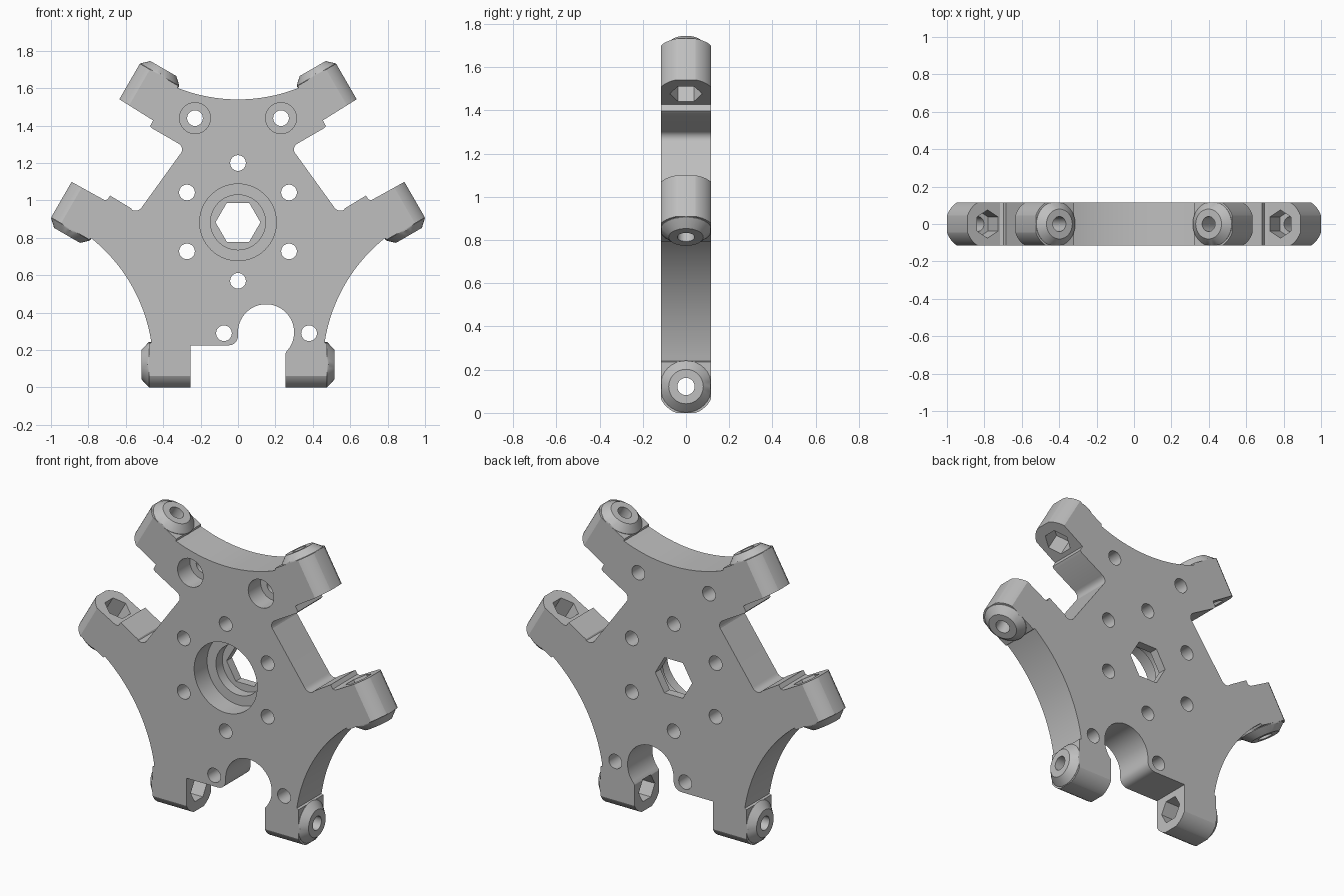
import bpy, bmesh, math
from mathutils import Vector

if "Cube" in bpy.data.objects:
    bpy.data.objects.remove(bpy.data.objects["Cube"])

CZ = 0.88        # height of the hub centre
HALF = 0.115     # half the plate thickness
TAU = math.tau


def spin(x, z, turn):
    """Rotate a front-plane point about the hub by thirds of a turn."""
    a = turn * TAU / 3
    z -= CZ
    return x * math.cos(a) - z * math.sin(a), CZ + x * math.sin(a) + z * math.cos(a)


def arc(cx, cz, r, a0, a1, n):
    """Points on an arc, angles in degrees."""
    angles = [math.radians(a0 + (a1 - a0) * i / n) for i in range(n + 1)]
    return [(cx + r * math.cos(a), cz + r * math.sin(a)) for a in angles]


def loft(bm, rings):
    """Closed solid skinned through equal-length rings of points."""
    loops = [[bm.verts.new(p) for p in ring] for ring in rings]
    n = len(loops[0])
    for a, b in zip(loops, loops[1:]):
        for i in range(n):
            j = (i + 1) % n
            bm.faces.new((a[i], a[j], b[j], b[i]))
    bm.faces.new(loops[0])
    bm.faces.new(loops[-1])


def lathe_y(bm, x, z, rings, seg=32):
    """Round solid along y; rings are (radius, y)."""
    loft(bm, [[(x + r * math.cos(TAU * i / seg), y, z + r * math.sin(TAU * i / seg))
               for i in range(seg)] for r, y in rings])


def on_lug(point, side, turn):
    x, y, z = point
    x, z = spin(side * x, z, turn)
    return Vector((x, y, z))


def lathe_lug(bm, side, turn, rings, seg=32, limit=1.0):
    """Round solid along a lug's bolt axis; rings are (radius, distance)."""
    def pt(r, x, i):
        a = TAU * i / seg
        y = max(-limit, min(limit, r * math.cos(a)))
        return on_lug((x, y, 0.122 + r * math.sin(a)), side, turn)
    loft(bm, [[pt(r, x, i) for i in range(seg)] for r, x in rings])


def make(name, bm):
    bmesh.ops.recalc_face_normals(bm, faces=bm.faces)
    me = bpy.data.meshes.new(name)
    bm.to_mesh(me)
    bm.free()
    ob = bpy.data.objects.new(name, me)
    bpy.context.collection.objects.link(ob)
    return ob


def combine(target, name, bm, operation):
    """Apply a boolean with a temporary solid."""
    tool = make(name, bm)
    tool.hide_render = True
    bpy.context.view_layer.objects.active = target
    mod = target.modifiers.new(name, 'BOOLEAN')
    mod.operation, mod.solver, mod.object = operation, 'EXACT', tool
    bpy.ops.object.modifier_apply(modifier=mod.name)
    bpy.data.objects.remove(tool)


LUGS = [(s, t) for s in (1, -1) for t in range(3)]

# Right half of the outline: foot, scalloped side, side arm, notch, top arm, top scallop
sx, sz = 1.54 * math.cos(math.radians(-30)), CZ + 1.54 * math.sin(math.radians(-30))
right = [(0.255, 0), (0.475, 0), (0.475, 0.235)]
right += arc(sx, sz, 0.88, 171.5, 128.5, 24)
right += [spin(x, z, 1) for x, z in ((-0.475, 0.235), (-0.475, 0), (-0.255, 0))]
right += [(0.716, 1.003), (0.698, 1.004), (0.684, 1.026), (0.572, 0.958)]
right += arc(0.548, 0.985, 0.04, -60, -150, 6)
right += [(0.304, 1.255)]
right += arc(0.335, 1.272, 0.036, -150, -240, 6)
right += [(0.46, 1.386), (0.470, 1.398), (0.454, 1.428)]
right += [spin(x, z, 1) for x, z in ((0.255, 0), (0.475, 0), (0.475, 0.235))]
right += arc(0, CZ + 1.54, 0.88, -68.5, -90, 12)
outline = right + [(-x, z) for x, z in reversed(right[:-1])]

# Bottom cutout: square shelf on the left, round bay on the right
outline += [(-0.255, 0.225)]
outline += arc(-0.05, 0.275, 0.05, -90, 0, 6)
outline += arc(0.15, 0.295, 0.15, 180, -44, 36)
outline += [(0.255, 0.185)]

bm = bmesh.new()
loft(bm, [[(x, y, z) for x, z in outline] for y in (-HALF, HALF)])
body = make("hub_plate", bm)

# Round off the outer end of every lug
bm = bmesh.new()
curve = [(y, 0.122 - math.sqrt(0.13 ** 2 - y * y))
         for y in (0.02, 0.045, 0.06, 0.075, 0.09, 0.102, 0.112, 0.12)]
profile = curve + [(0.2, curve[-1][1]), (0.2, -0.1), (0.02, -0.1)]
for s, t in LUGS:
    for flip in (1, -1):
        loft(bm, [[on_lug((x, flip * y, z), s, t) for y, z in profile]
                  for x in (0.2, 0.6)])
combine(body, "lug_rounding", bm, 'DIFFERENCE')

# Conical bosses on the outer faces of the lugs
bm = bmesh.new()
for s, t in LUGS:
    lathe_lug(bm, s, t, [(0.12, 0.42), (0.12, 0.477), (0.1145, 0.483), (0.08, 0.515)],
              limit=0.1145)
combine(body, "lug_bosses", bm, 'UNION')

# Through holes: bolt circle, mounting holes, hex hub, lug bolts
bm = bmesh.new()
through = [(-0.3, 0.3)]
spots = [(0.315 * math.sin(TAU * i / 6), CZ + 0.005 + 0.315 * math.cos(TAU * i / 6))
         for i in range(6)]
spots += [(-0.23, 1.44), (0.23, 1.44), (-0.075, 0.29), (0.38, 0.29)]
for x, z in spots:
    lathe_y(bm, x, z, [(0.042, -0.3), (0.042, 0.3)])
lathe_y(bm, 0, 0.883, [(0.12, -0.3), (0.12, 0.3)], 6)
for s, t in LUGS:
    lathe_lug(bm, s, t, [(0.04, 0.2), (0.04, 0.6)])
combine(body, "bores", bm, 'DIFFERENCE')

# Recesses: stepped hub seat, screw counterbores, hex nut pockets
bm = bmesh.new()
lathe_y(bm, 0, 0.883, [(0.205, -0.2), (0.205, 0.005), (0.147, 0.005), (0.147, 0.065)], 64)
for x in (-0.23, 0.23):
    lathe_y(bm, x, 1.44, [(0.083, -0.2), (0.083, 0.0)])
for s, t in LUGS:
    lathe_lug(bm, s, t, [(0.075, 0.17), (0.075, 0.36)], 6)
combine(body, "recesses", bm, 'DIFFERENCE')

# Finish
mat = bpy.data.materials.new("plain grey")
mat.diffuse_color = (0.52, 0.52, 0.52, 1)
mat.use_nodes = True
mat.node_tree.nodes["Principled BSDF"].inputs["Base Color"].default_value = mat.diffuse_color
body.data.materials.clear()
body.data.materials.append(mat)
for p in body.data.polygons:
    p.material_index = 0
bpy.ops.object.select_all(action='DESELECT')
body.select_set(True)
bpy.context.view_layer.objects.active = body
bpy.ops.object.shade_smooth_by_angle(angle=math.radians(25))
